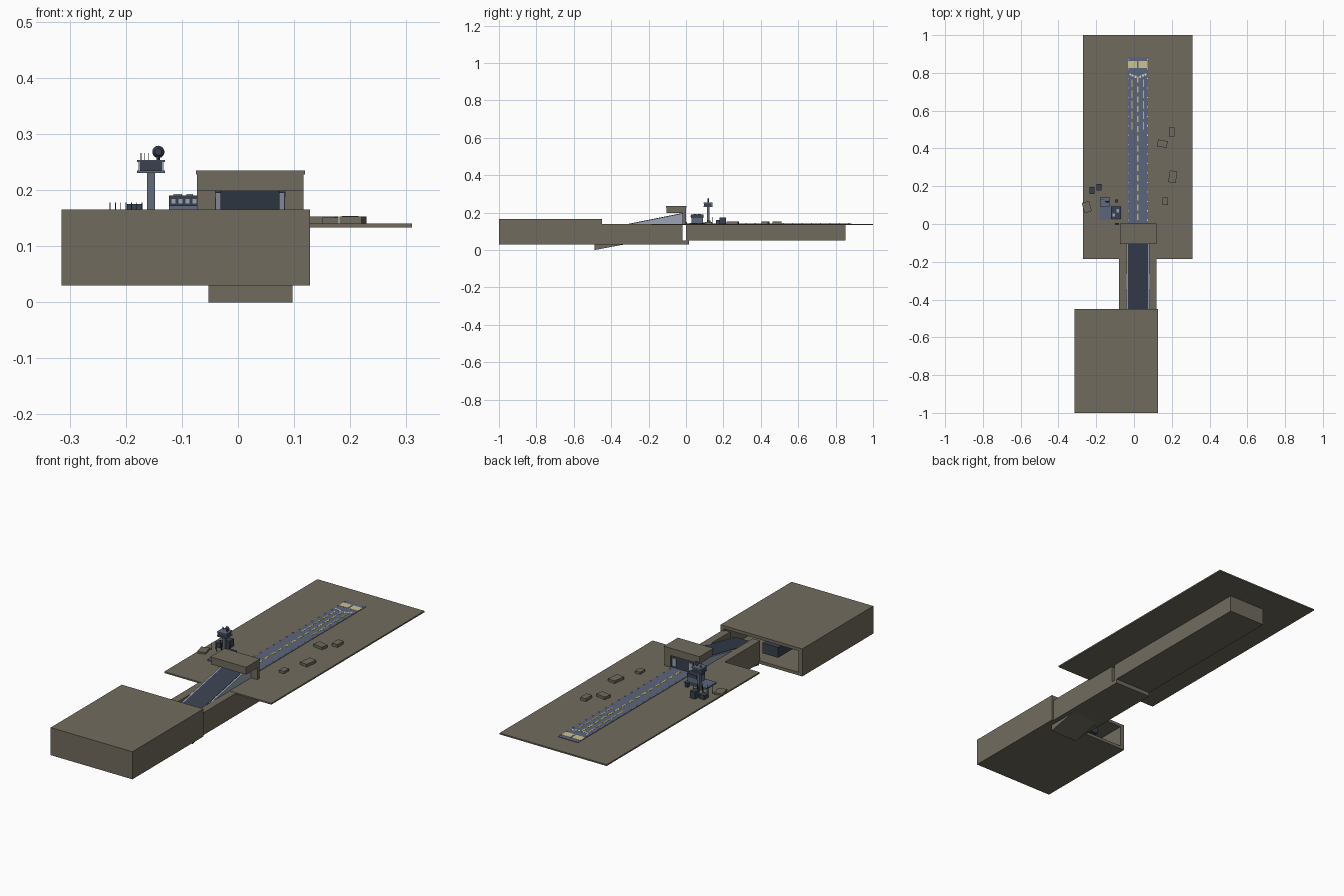
import bpy, bmesh, math
from mathutils import Vector, Matrix

cube = bpy.data.objects.get("Cube")
if cube:
    bpy.data.objects.remove(cube, do_unlink=True)


def material(name, rgb):
    m = bpy.data.materials.new(name)
    m.use_nodes = True
    m.diffuse_color = (*rgb, 1)
    m.node_tree.nodes["Principled BSDF"].inputs["Base Color"].default_value = (*rgb, 1)
    return m


EARTH = material("earth brown", (0.165, 0.148, 0.113))
TARMAC = material("runway blue grey", (0.105, 0.13, 0.2))
DARK = material("dark slate", (0.04, 0.052, 0.078))
STEEL = material("light steel", (0.33, 0.37, 0.46))
SLATE = material("building slate", (0.12, 0.145, 0.2))
YELLOW = material("marking yellow", (0.6, 0.48, 0.1))
CREAM = material("threshold cream", (0.62, 0.54, 0.28))
WHITE = material("marking white", (0.7, 0.7, 0.68))


def finish(name, bm, mat):
    bmesh.ops.recalc_face_normals(bm, faces=bm.faces)
    mesh = bpy.data.meshes.new(name)
    bm.to_mesh(mesh)
    bm.free()
    mesh.materials.append(mat)
    ob = bpy.data.objects.new(name, mesh)
    bpy.context.collection.objects.link(ob)
    return ob


def add_box(bm, x, y, z):
    size = [b - a for a, b in (x, y, z)]
    mid = [(a + b) / 2 for a, b in (x, y, z)]
    bmesh.ops.create_cube(bm, size=1, matrix=Matrix.Translation(mid) @ Matrix.Diagonal((*size, 1)))


def boxes(name, mat, *items):
    """One object made of boxes, each given by its x, y and z ranges."""
    bm = bmesh.new()
    for item in items:
        add_box(bm, *item)
    return finish(name, bm, mat)


def prism(name, mat, points, lo, hi, axis):
    """Extrude a profile along x (points are y, z) or z (points are x, y)."""
    bm = bmesh.new()
    place = (lambda p, t: (t, *p)) if axis == "x" else (lambda p, t: (*p, t))
    face = bm.faces.new([bm.verts.new(place(p, lo)) for p in points])
    new = bmesh.ops.extrude_face_region(bm, geom=[face])["geom"]
    bmesh.ops.translate(bm, vec=Vector(place((0, 0), hi - lo)),
                        verts=[v for v in new if isinstance(v, bmesh.types.BMVert)])
    return finish(name, bm, mat)


def around(c, r):
    return (c - r, c + r)


def cylinder(name, mat, center, r, depth, sides=12, rot=None, r2=None):
    bm = bmesh.new()
    bmesh.ops.create_cone(bm, cap_ends=True, segments=sides, radius1=r,
                          radius2=r if r2 is None else r2, depth=depth,
                          matrix=Matrix.Translation(center) @ (rot or Matrix()))
    return finish(name, bm, mat)


G = 0.14      # ground level
MID = 0.02    # runway centre line

# Ground plate, notched where the launch tunnel rises through it
prism("ground_plate", EARTH,
      [(-.27, -.185), (-.04, -.185), (-.04, -.02), (.082, -.02), (.082, -.185),
       (.31, -.185), (.31, 1), (-.27, 1)], .133, G, "z")
boxes("underground_block", EARTH, ((-.08, .12), (0, .853), (.05, .134)))

# Hangar shell, open at the back beside the tunnel
X0, X1, Y0, Y1 = -.315, .128, -1, -.45
boxes("hangar_shell", EARTH,
      ((X0, X1), (Y0, Y1), (.15, .165)),
      ((X0, X1), (Y0, Y1), (.03, .045)),
      ((X0, X1), (Y0, Y0 + .02), (.045, .15)),
      ((X0, X0 + .02), (Y0 + .02, Y1), (.045, .15)),
      ((X1 - .02, X1), (Y0 + .02, Y1), (.045, .15)))
boxes("hangar_machine", DARK, ((-.17, -.085), (-.58, -.47), (.075, .125)))

# Trench around the tunnel
boxes("trench_walls", EARTH,
      ((-.08, -.04), (-.46, -.02), (.03, .139)),
      ((.082, .12), (-.46, -.02), (.03, .139)),
      ((-.08, .12), (-.46, .015), (.03, .05)))

# Sloping launch tunnel
prism("tunnel_floor", EARTH, [(-.49, 0), (-.33, .03), (-.02, .083), (-.02, .13), (-.49, .03)],
      -.053, .097, "x")
for side, x in (("right", -.04), ("left", .073)):
    prism("tunnel_wall_" + side, STEEL, [(-.49, .03), (-.02, .12), (-.02, .196), (-.49, .102)],
          x, x + .01, "x")
prism("tunnel_roof", DARK, [(-.49, .09), (-.02, .184), (-.02, .198), (-.49, .104)],
      -.031, .074, "x")

# Canopy with back frame and door
boxes("canopy", EARTH,
      ((-.073, .117), (-.105, 0), (.198, .228)),
      ((-.075, .119), (-.107, .002), (.228, .235)),
      ((-.073, -.04), (-.018, 0), (.139, .198)),
      ((.084, .117), (-.018, 0), (.139, .198)))
boxes("canopy_door", DARK, ((-.04, .084), (-.014, -.006), (G, .198)))
boxes("door_panels", STEEL,
      *[(around(MID + d, .009), (-.006, -.002), (.15, .187)) for d in (-.045, .045)])
boxes("door_jambs", STEEL,
      ((-.041, -.031), (-.03, -.019), (G, .187)), ((.074, .084), (-.03, -.019), (G, .187)))

# Runway and its markings
boxes("runway", TARMAC, ((MID - .054, MID + .054), (0, .885), (G, .142)))
top = (.142, .1428)
dashes = [(around(MID, .004), (.02 + i * .052, .052 + i * .052), top) for i in range(15)]
dashes += [(around(MID + s * .03, .003), (.5 + i * .056, .54 + i * .056), top)
           for s in (-1, 1) for i in range(5)]
boxes("runway_dashes", YELLOW, *dashes)
boxes("threshold_bars", CREAM,
      *[(around(MID + s * .028, .024), (.825, .862), top) for s in (-1, 1)])
boxes("touchdown_marks", WHITE,
      *[(around(MID + d, .005), around(.775 + abs(d) * .4, .006), top)
        for d in (-.04, -.027, -.013, .013, .027, .04)])
boxes("edge_lights", WHITE,
      *[(around(MID + s * .051, .002), around(.02 + i * .05, .003), (.142, .145))
        for s in (-1, 1) for i in range(18)])

# Flat rocks beside the runway
for i, (x, y, w, d, h, a) in enumerate([(.2, .487, .03, .048, .014, 0), (.15, .425, .052, .036, .013, -10),
                                        (.205, .25, .04, .062, .013, -8), (.165, .12, .028, .038, .011, 0),
                                        (-.25, .09, .04, .055, .008, 15)]):
    rock = boxes("flat_rock_%d" % (i + 1), EARTH, (around(0, w / 2), around(0, d / 2), (0, h)))
    rock.location = (x, y, G)
    rock.rotation_euler.z = math.radians(a)

# Control tower
TX, TY = -.155, .118
boxes("tower_shaft", SLATE, (around(TX, .007), around(TY, .007), (G, .232)))
boxes("tower_cab", DARK, (around(TX, .022), around(TY, .022), (.235, .25)))
boxes("tower_decks", SLATE,
      (around(TX, .025), around(TY, .025), (.23, .235)),
      (around(TX, .025), around(TY, .025), (.25, .254)))
boxes("tower_mullions", STEEL,
      *[(around(TX + a * .021, .0015), around(TY + b * .021, .0015), (.235, .25))
        for a in (-1, 1) for b in (-1, 1)])
cylinder("radar_mast", DARK, (-.142, TY, .257), .003, .012, 8)
facing = Matrix.Rotation(math.radians(90), 4, "X")
cylinder("radar_dish", DARK, (-.142, TY, .268), .011, .008, 14, facing, .006)
boxes("tower_aerials", DARK,
      *[(around(TX + d, .0007), around(TY + .01, .0007), (.254, .266)) for d in (-.018, -.011, -.005)])

# Operations building at the foot of the tower
boxes("operations_base", TARMAC, ((-.18, -.06), (.02, .1), (G, .146)))
boxes("operations_block", SLATE, ((-.123, -.072), (.03, .09), (.146, .172)))
boxes("operations_upper", DARK, ((-.123, -.07), (.027, .093), (.172, .19)))
boxes("operations_windows", STEEL,
      *[(around(-.115 + i * .0125, .0035), (.025, .027), (.176, .184)) for i in range(4)])
boxes("roof_units", STEEL,
      ((-.115, -.1), (.04, .055), (.19, .193)), ((-.092, -.08), (.062, .08), (.19, .193)))
boxes("service_sheds", DARK,
      ((-.235, -.208), (.16, .195), (G, .16)),
      ((-.198, -.172), (.178, .213), (G, .175)),
      ((-.1, -.08), (-.004, .006), (G, .15)),
      ((-.1, -.085), (.115, .13), (G, .158)))

# Row of aerial posts
boxes("aerial_posts", DARK,
      *[(around(-.228 + i * .0095, .0007), around(.12 + (i % 3) * .02, .0007), (G, .178))
        for i in range(9)])
